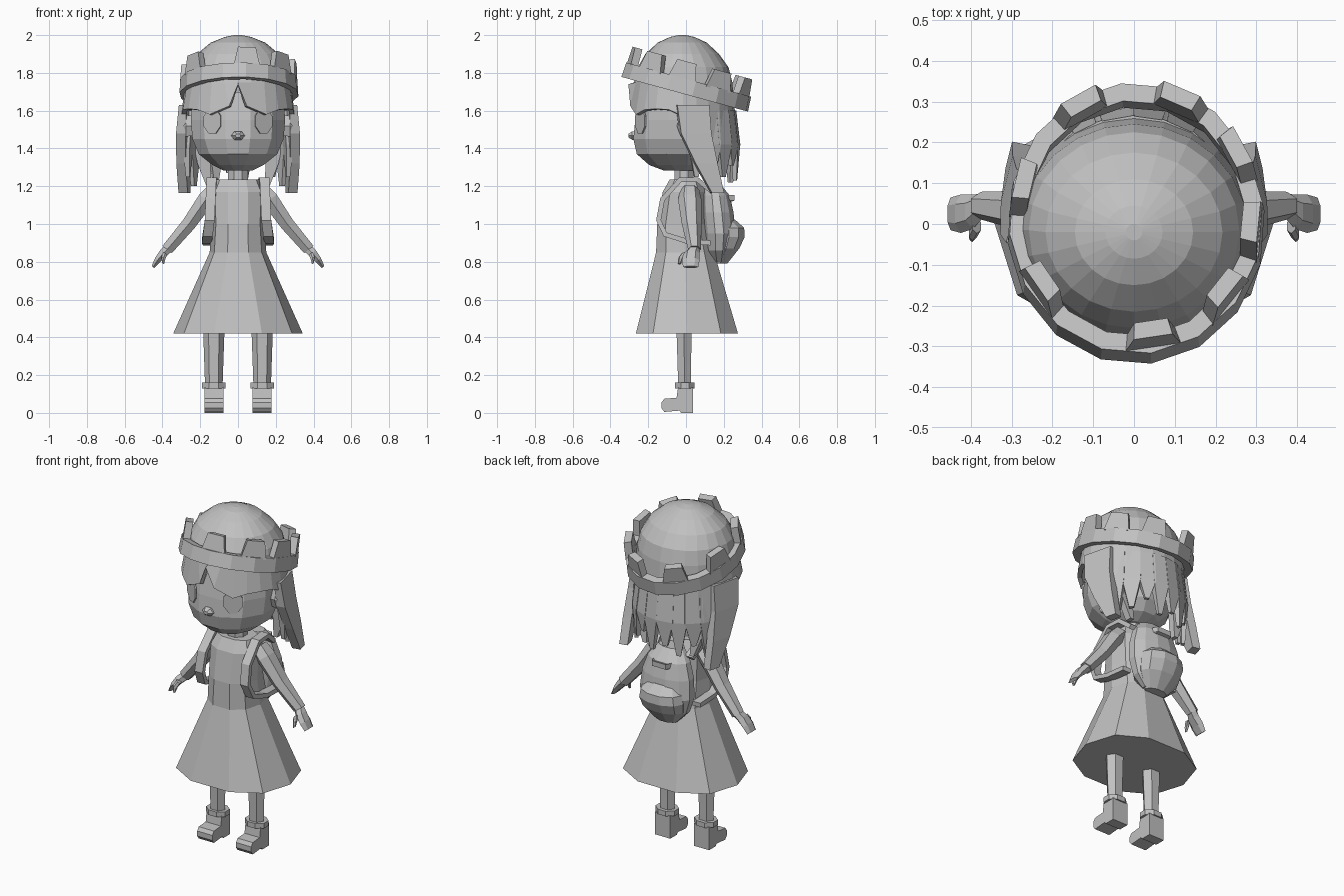
import bpy, bmesh
from math import sin, cos, pi, radians, copysign
from mathutils import Vector, Matrix

grey = bpy.data.materials.new("plain grey")
grey.diffuse_color = (0.53, 0.53, 0.53, 1)


def finish(name, bm, mirror=False):
    bmesh.ops.recalc_face_normals(bm, faces=bm.faces)
    me = bpy.data.meshes.new(name)
    bm.to_mesh(me)
    bm.free()
    ob = bpy.data.objects.new(name, me)
    bpy.context.collection.objects.link(ob)
    me.materials.append(grey)
    if mirror:
        ob.modifiers.new("mirror", 'MIRROR').use_mirror_merge = False
    return ob


def loft(name, rings, mirror=False, caps=(True, True), closed=False):
    """Skin a list of point rings that all have the same length."""
    bm = bmesh.new()
    vs = [[bm.verts.new(p) for p in r] for r in rings]
    n = len(vs[0])
    pairs = list(zip(vs, vs[1:])) + ([(vs[-1], vs[0])] if closed else [])
    for a, b in pairs:
        for i in range(n):
            bm.faces.new((a[i], a[(i + 1) % n], b[(i + 1) % n], b[i]))
    if caps[0] and not closed:
        bm.faces.new(vs[0])
    if caps[1] and not closed:
        bm.faces.new(vs[-1])
    return finish(name, bm, mirror)


def oval(z, rx, y0, y1, n, phase=0.0, cx=0.0, power=1.0):
    """Horizontal ellipse spanning y0..y1 (power below 1 makes it squarer)."""
    cy, ry = (y0 + y1) / 2, (y1 - y0) / 2
    ang = [-pi / 2 + 2 * pi * (i + phase) / n for i in range(n)]
    f = lambda v: copysign(abs(v) ** power, v) if abs(v) > 1e-6 else 0.0
    return [(cx + rx * f(cos(a)), cy + ry * f(sin(a)), z) for a in ang]


def rect(c, u, v):
    c, u, v = Vector(c), Vector(u), Vector(v)
    return [c - u - v, c + u - v, c + u + v, c - u + v]


# Dress, bodice and neck
loft("dress", [oval(z, rx, a, b, 10, 0.5, power=0.85) for z, rx, a, b in (
    (0.42, 0.343, -0.277, 0.287), (0.85, 0.15, -0.165, 0.155), (1.0, 0.14, -0.158, 0.12),
    (1.17, 0.145, -0.128, 0.11), (1.235, 0.115, -0.09, 0.08))])
loft("neck", [oval(z, r, -0.065, 0.045, 8, 0.5) for z, r in ((1.2, 0.06), (1.33, 0.055))])

# Legs, cuffs and boots
loft("leg", [oval(z, r, a, b, 6, 0.5, 0.128) for z, r, a, b in (
    (0.1, 0.045, -0.045, 0.03), (0.25, 0.05, -0.05, 0.032), (0.6, 0.062, -0.062, 0.04))], True)
loft("boot_cuff", [oval(z, 0.068, -0.062, 0.05, 8, 0.5, 0.128) for z in (0.13, 0.16)], True)
boot = [(-0.13, 0.025), (-0.115, 0.005), (-0.035, 0.012), (-0.025, 0), (0.037, 0),
        (0.037, 0.135), (-0.042, 0.135), (-0.05, 0.08), (-0.115, 0.075), (-0.13, 0.055)]
loft("boot", [[(x, y, z) for y, z in boot] for x in (0.078, 0.178)], True)


# Arms and hands: six-sided sections square to the arm direction
def limb(name, path, n=6):
    N = Vector((0.8, 0, 0.6))
    rings = [[Vector((x, y, z)) + N * r * sin(2 * pi * i / n) + Vector((0, ry * cos(2 * pi * i / n), 0))
              for i in range(n)] for x, y, z, ry, r in path]
    loft(name, rings, True)


limb("arm", [(0.12, 0.02, 1.18, 0.05, 0.05), (0.17, 0.02, 1.13, 0.062, 0.05),
             (0.26, 0.03, 1.0, 0.052, 0.043), (0.375, 0.045, 0.865, 0.034, 0.036)])
limb("hand", [(0.37, 0.045, 0.87, 0.03, 0.028), (0.395, 0.03, 0.845, 0.042, 0.027),
              (0.425, 0.025, 0.81, 0.047, 0.02), (0.45, 0.025, 0.772, 0.04, 0.01)])
limb("thumb", [(0.385, -0.005, 0.845, 0.018, 0.015), (0.395, -0.025, 0.82, 0.016, 0.014),
               (0.397, -0.035, 0.79, 0.009, 0.008)])

# Head with jaw
loft("head", [oval(z, rx, a, b, 12, 0.5) for z, rx, a, b in (
    (1.283, 0.08, -0.12, 0.06), (1.312, 0.14, -0.20, 0.13), (1.37, 0.215, -0.268, 0.18),
    (1.45, 0.25, -0.287, 0.2), (1.55, 0.258, -0.277, 0.21), (1.7, 0.25, -0.25, 0.21))])

# Nose, eyes and ears
loft("nose", [[(r * cos(2 * pi * i / 6), y, 1.468 + 0.72 * r * sin(2 * pi * i / 6)) for i in range(6)]
              for y, r in ((-0.26, 0.038), (-0.285, 0.036), (-0.305, 0.015))])
turn = Matrix.Translation((0.135, -0.24, 1.545)) @ Matrix.Rotation(radians(30), 4, 'Z')
loft("eye", [[turn @ Vector((0.055 * cos(pi * (i + 0.5) / 4), y, 0.072 * sin(pi * (i + 0.5) / 4)))
              for i in range(8)] for y in (-0.005, 0.004)], True)
loft("ear", [[(x, -0.01 + s * 0.035 * cos(2 * pi * i / 6), 1.52 + s * 0.06 * sin(2 * pi * i / 6))
              for i in range(6)] for x, s in ((0.235, 1), (0.275, 1.1), (0.292, 0.7))], True)

# Hair cap: the lower edge has a parted fringe and drops behind the ears
n = 24
edge = [1.74, 1.625, 1.58, 1.605, 1.61, 1.605, 1.57, 1.48, 1.42, 1.42, 1.42, 1.42, 1.42]
low = oval(0, 0.302, -0.305, 0.275, n)
low = [(x * (0.6 if i in (1, n - 1) else 1), y, edge[min(i, n - i)]) for i, (x, y, z) in enumerate(low)]
cap = [oval(z, rx, a, b, n) for z, rx, a, b in (
    (1.75, 0.278, -0.275, 0.245), (1.83, 0.258, -0.255, 0.225), (1.90, 0.217, -0.215, 0.175),
    (1.96, 0.145, -0.15, 0.11), (1.99, 0.07, -0.085, 0.045), (2.0, 0.02, -0.04, 0.0))]
hair = loft("hair_cap", [low] + cap, caps=(False, True))
solid = hair.modifiers.new("thickness", 'SOLIDIFY')
solid.thickness = 0.025

# Back strands: tapering wedges around the back of the head
for deg, w, tip in ((12, 0.05, 1.25), (30, 0.06, 1.20), (48, 0.06, 1.25), (66, 0.055, 1.31), (82, 0.055, 1.23),
                    (100, 0.06, 1.27), (116, 0.055, 1.22), (133, 0.06, 1.28), (150, 0.06, 1.20), (168, 0.05, 1.25)):
    a = radians(deg)
    out, tan = Vector((cos(a), 0.97 * sin(a), 0)), Vector((-sin(a), cos(a), 0))
    loft("back_strand", [rect(out * r + Vector((0, 0, z)), tan * w * s, out * t) for r, z, s, t in (
        (0.255, 1.6, 0.8, 0.015), (0.272, 1.42, 0.85, 0.02), (0.27, tip, 0.22, 0.01))])

# Inner nape strands beside the neck
loft("nape_strand", [rect((x, y, z), (w, 0, 0), (0, 0.02, 0)) for x, y, z, w in (
    (0.19, 0.13, 1.45, 0.05), (0.18, 0.14, 1.32, 0.035), (0.155, 0.15, 1.2, 0.012))], True)

# Long side locks, turned a little to follow the head
loft("side_lock", [rect((x, y, z), (t, 0.2 * t, 0), (-0.25 * w, w, 0)) for x, y, z, t, w in (
    (0.272, 0.035, 1.63, 0.02, 0.085), (0.283, 0.05, 1.48, 0.025, 0.08),
    (0.287, 0.105, 1.32, 0.025, 0.058), (0.283, 0.165, 1.165, 0.024, 0.032))], True)

# Crown: tilted band with eight blocks on its rim
tilt = Matrix.Translation((0.005, -0.007, 1.687)) @ Matrix.Rotation(radians(-15.3), 4, 'X')


def crown_ring(inset, z):
    return [tilt @ Vector(p) for p in oval(z, 0.317 - inset, -0.35 + inset, 0.35 - inset, 16, 0.3)]


loft("crown_band", [crown_ring(0, 0), crown_ring(0.005, 0.08), crown_ring(0.05, 0.08),
                    crown_ring(0.045, 0)], closed=True)
for deg in (-82, -40, -6, 30, 68, 118, 166, 216):
    rings = []
    for z, half, inset in ((0.07, 13, 0.008), (0.17, 9, 0.014)):
        ring = []
        for s, k in ((-1, 0), (1, 0), (1, 0.042), (-1, 0.042)):
            a = radians(deg + s * half)
            r = inset + k
            ring.append(tilt @ Vector(((0.32 - r) * cos(a), (0.347 - r) * sin(a), z)))
        rings.append(ring)
    loft("crown_block", rings)

# Backpack: rounded body, lower pocket and top handle
loft("backpack", [oval(z, rx, a, b, 12, 0.5) for z, rx, a, b in (
    (0.80, 0.08, 0.13, 0.22), (0.86, 0.14, 0.10, 0.25), (0.95, 0.17, 0.09, 0.265),
    (1.06, 0.16, 0.08, 0.255), (1.15, 0.13, 0.08, 0.235), (1.215, 0.08, 0.09, 0.18))])
loft("backpack_pocket", [oval(z, rx, 0.14, b, 10, 0.5) for z, rx, b in (
    (0.79, 0.07, 0.22), (0.87, 0.13, 0.285), (0.93, 0.14, 0.315), (0.98, 0.13, 0.312), (1.025, 0.09, 0.26))])
loft("backpack_handle", [rect((x, y, 1.135), (0, 0.012, 0.004), (0, 0, 0.015)) for x, y in (
    (-0.06, 0.21), (-0.045, 0.245), (0.045, 0.245), (0.06, 0.21))])

# Shoulder straps: flat bands following a loop around each shoulder
path = [(0.12, 0.14, 1.17), (0.135, 0.06, 1.235), (0.14, -0.03, 1.235), (0.145, -0.125, 1.13),
        (0.15, -0.145, 1.02), (0.16, -0.11, 0.945), (0.165, 0.0, 0.91), (0.16, 0.13, 0.90)]
pts = [Vector(p) for p in path]
rings = []
for i, p in enumerate(pts):
    d = pts[min(i + 1, len(pts) - 1)] - pts[max(i - 1, 0)]
    nrm = Vector((0, -d.z, d.y)).normalized() * 0.013
    rings.append(rect(p, (0.026, 0, 0), nrm))
loft("shoulder_strap", rings, True)
